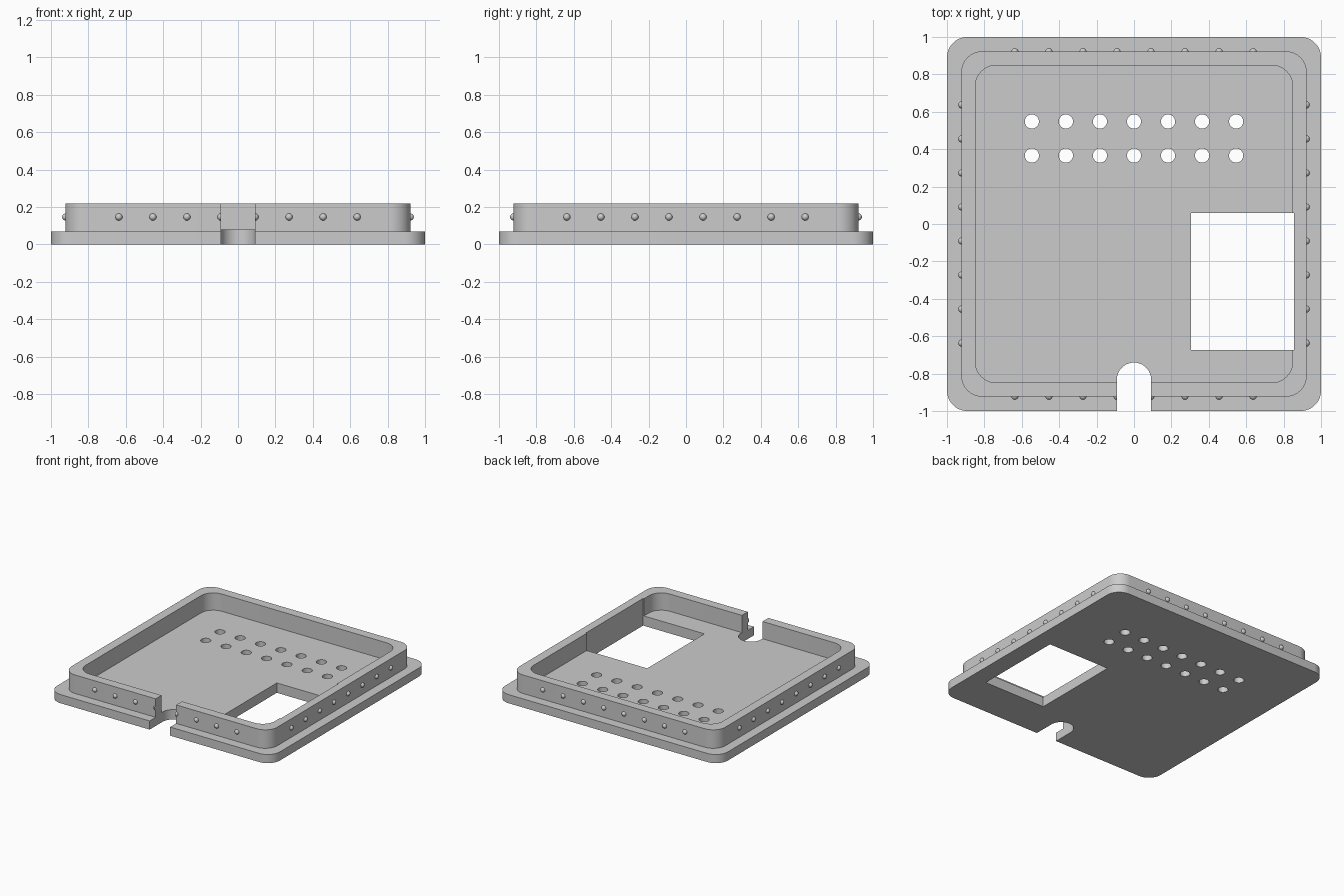
import bpy, bmesh
from math import radians, cos, sin, pi
from mathutils import Matrix

cube = bpy.data.objects.get("Cube")
if cube:
    bpy.data.objects.remove(cube, do_unlink=True)

gray = bpy.data.materials.new("plain gray")
gray.use_nodes = True
color = (0.6, 0.6, 0.6, 1)
gray.diffuse_color = color
gray.node_tree.nodes["Principled BSDF"].inputs["Base Color"].default_value = color


def to_object(name, bm):
    bmesh.ops.recalc_face_normals(bm, faces=bm.faces)
    mesh = bpy.data.meshes.new(name)
    bm.to_mesh(mesh)
    bm.free()
    mesh.materials.append(gray)
    obj = bpy.data.objects.new(name, mesh)
    bpy.context.collection.objects.link(obj)
    return obj


def prism(name, outline, z0, z1):
    bm = bmesh.new()
    face = bm.faces.new([bm.verts.new((x, y, z0)) for x, y in outline])
    top = bmesh.ops.extrude_face_region(bm, geom=[face])["geom"]
    verts = [v for v in top if isinstance(v, bmesh.types.BMVert)]
    bmesh.ops.translate(bm, verts=verts, vec=(0, 0, z1 - z0))
    return to_object(name, bm)


def arc(cx, cy, r, start, end, steps):
    angles = [radians(start + (end - start) * i / steps) for i in range(steps + 1)]
    return [(cx + r * cos(a), cy + r * sin(a)) for a in angles]


def rounded_square(half, r=0.11):
    c = half - r
    corners = [(c, c), (-c, c), (-c, -c), (c, -c)]
    return [p for i, (x, y) in enumerate(corners)
            for p in arc(x, y, r, i * 90, i * 90 + 90, 12)]


def combine(target, tool, operation):
    mod = target.modifiers.new(operation.title(), 'BOOLEAN')
    mod.operation, mod.solver, mod.object = operation, 'EXACT', tool
    graph = bpy.context.evaluated_depsgraph_get()
    mesh = bpy.data.meshes.new_from_object(target.evaluated_get(graph))
    target.modifiers.clear()
    target.data = mesh


# Flanged lid with a raised rim and a shallow pocket
body = prism("flanged_lid", rounded_square(1.0), 0, 0.07)
rim = prism("rim_block", rounded_square(0.923), 0.03, 0.22)
pocket = prism("pocket_cutter", rounded_square(0.848), 0.08, 0.4)
combine(body, rim, 'UNION')
combine(body, pocket, 'DIFFERENCE')

# Rectangular window, which also grazes the rim
window = prism("window_cutter", [(0.306, -0.673), (0.856, -0.673),
                                 (0.856, 0.06), (0.306, 0.06)], -0.2, 0.5)
combine(body, window, 'DIFFERENCE')

# Two rows of round vent holes
bm = bmesh.new()
for y in (0.366, 0.548):
    for i in range(-3, 4):
        bmesh.ops.create_cone(bm, cap_ends=True, segments=32, radius1=0.038,
                              radius2=0.038, depth=0.6,
                              matrix=Matrix.Translation((i * 0.182, y, 0)))
vents = to_object("vent_cutter", bm)
combine(body, vents, 'DIFFERENCE')

# Snap bumps along all four rim sides
bm = bmesh.new()
for side in range(4):
    turn = Matrix.Rotation(side * pi / 2, 4, 'Z')
    for i in range(8):
        place = Matrix.Translation(((i - 3.5) * 0.182, -0.921, 0.147))
        bmesh.ops.create_uvsphere(bm, u_segments=20, v_segments=12, radius=0.019,
                                  matrix=turn @ place)
bumps = to_object("snap_bumps", bm)

# Round-ended cable slot through the front edge
slot = prism("slot_cutter", [(-0.092, -1.2), (0.092, -1.2)]
             + arc(0, -0.833, 0.092, 0, 180, 24), -0.2, 0.5)
for part in (body, bumps):
    combine(part, slot, 'DIFFERENCE')

for helper in (rim, pocket, window, vents, slot):
    bpy.data.objects.remove(helper, do_unlink=True)

bpy.ops.object.select_all(action='DESELECT')
for part in (body, bumps):
    part.select_set(True)
bpy.context.view_layer.objects.active = body
bpy.ops.object.shade_smooth_by_angle(angle=radians(30))
